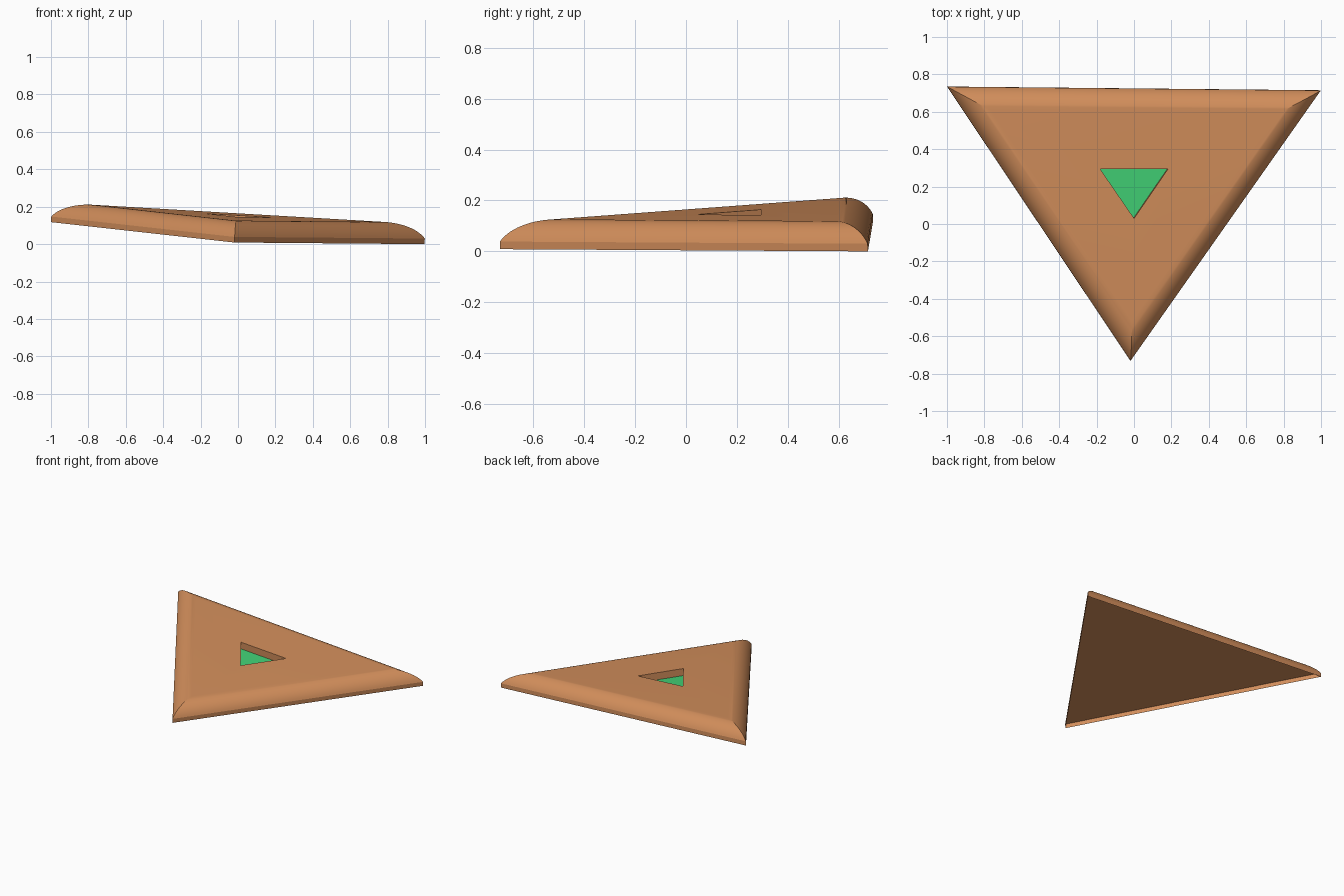
import bpy
import bmesh
from math import sqrt, sin, cos, asin, pi, radians
from mathutils import Vector, Matrix

cube = bpy.data.objects.get("Cube")
if cube:
    bpy.data.objects.remove(cube, do_unlink=True)

RIM, TOP, ROUND, DEPTH, STEPS = 0.03, 0.11, 0.12, 0.05, 14

# Whole slab rests tilted: slopes in x and y, and height at the centre
SX, SY, Z0 = -0.0585, 0.0352, 0.0331
n = Vector((-SX, -SY, 1)).normalized()
TILT = Matrix(((1, 0, n.x, 0), (0, 1, n.y, 0), (SX, SY, n.z, Z0), (0, 0, 0, 1)))

OUTLINE = [Vector(p) for p in ((-1, 0.735), (-0.02, -0.73), (0.997, 0.715))]
HOLE = [Vector(p) for p in ((-0.188, 0.299), (-0.006, 0.034), (0.176, 0.299))]


def material(name, rgb):
    m = bpy.data.materials.new(name)
    m.use_nodes = True
    color = (*rgb, 1)
    m.diffuse_color = color
    bsdf = next(k for k in m.node_tree.nodes if k.type == 'BSDF_PRINCIPLED')
    bsdf.inputs["Base Color"].default_value = color
    return m


def inset(tri, d):
    """Move each corner inwards along its bisector by edge distance d."""
    result = []
    for i, p in enumerate(tri):
        a = (tri[i - 1] - p).normalized()
        b = (tri[(i + 1) % 3] - p).normalized()
        result.append(p + (a + b).normalized() * d / sin(a.angle(b) / 2))
    return result


def build(name, rings, mat, cap=False, flip=False):
    """Skin a stack of (triangle, height) rings, optionally capping the last."""
    bm = bmesh.new()
    loops = [[bm.verts.new((p.x, p.y, h)) for p in tri] for tri, h in rings]
    for low, high in zip(loops, loops[1:]):
        for i in range(3):
            j = (i + 1) % 3
            bm.faces.new((low[i], low[j], high[j], high[i]))
    if cap:
        bm.faces.new(loops[-1][::-1] if flip else loops[-1])
    mesh = bpy.data.meshes.new(name)
    bm.to_mesh(mesh)
    bm.free()
    mesh.transform(TILT)
    mesh.materials.append(mat)
    obj = bpy.data.objects.new(name, mesh)
    bpy.context.collection.objects.link(obj)
    return obj


orange = material("warm_orange", (0.645, 0.271, 0.105))
green = material("bright_green", (0.054, 0.64, 0.18))

# Shell: upright rim, rounded shoulder, flat top, walls of the triangular recess
rise = TOP - RIM
radius = (ROUND ** 2 + rise ** 2) / (2 * rise)
start = asin((radius - rise) / radius)
rings = [(OUTLINE, 0)]
for k in range(STEPS + 1):
    t = start + (pi / 2 - start) * k / STEPS
    rings.append((inset(OUTLINE, ROUND - radius * cos(t)),
                  TOP - radius + radius * sin(t)))
rings += [(HOLE, TOP), (HOLE, TOP - DEPTH)]
shell = build("slab_shell", rings, orange)

# Underside closes the shell at rim height, leaving a shallow lip
build("underside", [(OUTLINE, RIM)], orange, cap=True, flip=True)

# Coloured floor of the recess
build("recess_floor", [(HOLE, TOP - DEPTH)], green, cap=True)

bpy.ops.object.select_all(action='DESELECT')
shell.select_set(True)
bpy.context.view_layer.objects.active = shell
bpy.ops.object.shade_smooth_by_angle(angle=radians(15))
